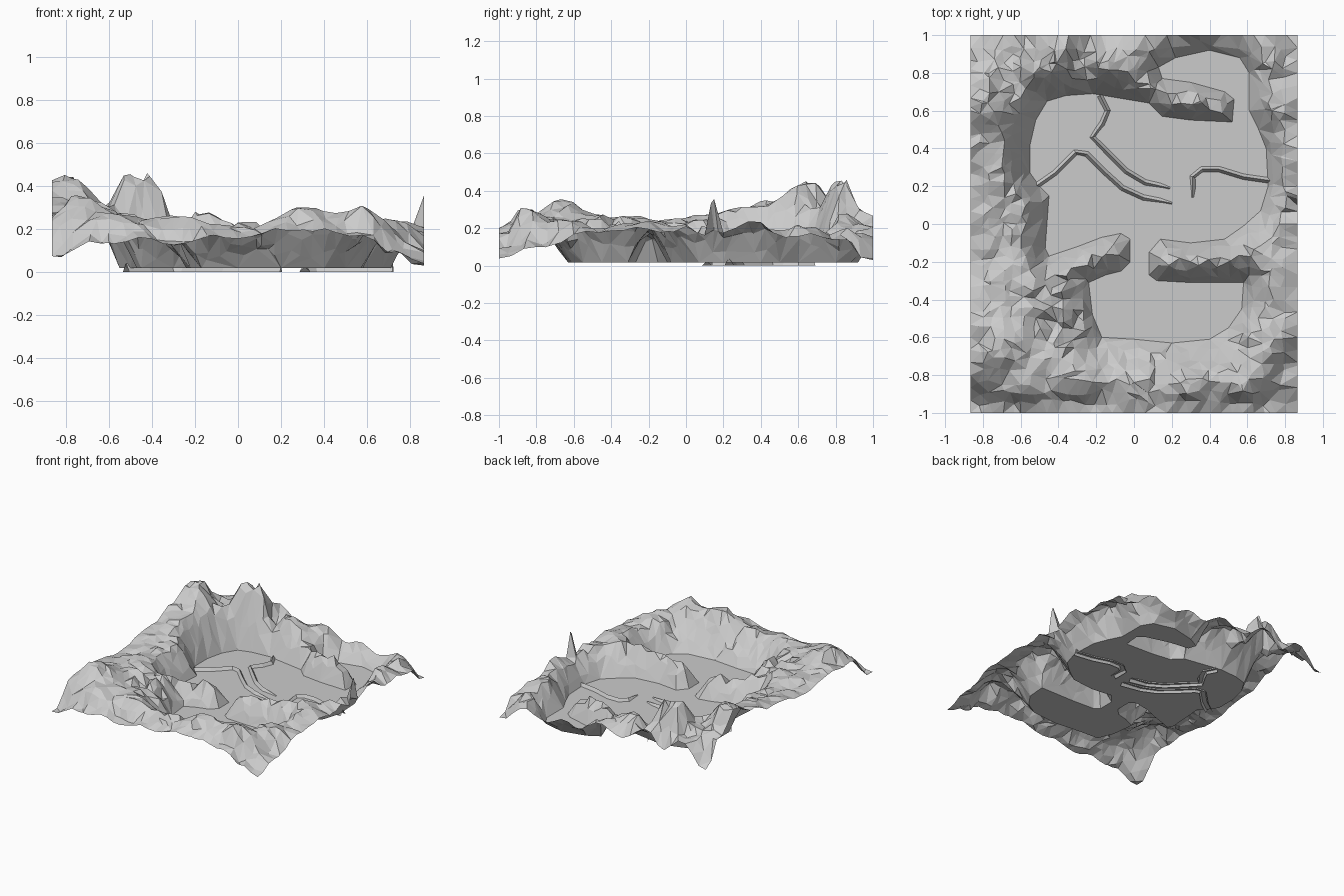
import bpy, random
from mathutils import Vector
from mathutils.geometry import delaunay_2d_cdt, intersect_point_line

if "Cube" in bpy.data.objects:
    bpy.data.objects.remove(bpy.data.objects["Cube"])

random.seed(4)
HX, HY = 0.865, 1.0
BASE = .017                               # level of the valley floor

# Outline of the flat valley floor, with the three rock spurs cutting into it
FLOOR = [(-.46, .65), (-.52, .55), (-.55, .42), (-.55, .27), (-.5, .2), (-.45, .15), (-.47, -.13),
         (-.45, -.17), (-.3, -.12), (-.17, -.07), (-.07, -.05), (-.02, -.08), (-.02, -.2),
         (-.07, -.25), (-.15, -.27), (-.24, -.31), (-.22, -.48), (-.17, -.6), (0, -.61),
         (.2, -.63), (.4, -.61), (.5, -.55), (.57, -.45), (.58, -.31), (.3, -.31), (.12, -.3),
         (.08, -.27), (.08, -.15), (.14, -.08), (.3, -.1), (.48, -.08), (.58, -.01), (.67, .07),
         (.71, .2), (.7, .4), (.66, .5), (.61, .6), (.61, .8), (.56, .88), (.4, .92), (.22, .88),
         (.13, .83), (.15, .77), (.3, .75), (.48, .7), (.53, .66), (.52, .54), (.3, .55),
         (.15, .57), (.08, .64), (-.1, .67), (-.22, .69), (-.36, .68)]

# Heights along the outer edge: (x, y, height)
EDGE = [(-HX, -1, .07), (-HX, -.66, .24), (-HX, -.2, .22), (-HX, .2, .27), (-HX, .45, .34),
        (-HX, .62, .42), (-HX, .82, .28), (-HX, 1, .1), (-.6, -1, .13), (-.3, -1, .13),
        (0, -1, .16), (.3, -1, .19), (.55, -1, .17), (.72, -1, .09), (HX, -1, .04),
        (HX, -.75, .1), (HX, -.4, .18), (HX, -.1, .18), (HX, .1, .16), (HX, .15, .36),
        (HX, .2, .17), (HX, .55, .15), (HX, .8, .14), (HX, 1, .03), (-.5, 1, .15),
        (-.15, 1, .15), (.2, 1, .13), (.5, 1, .12)]

# Summits and saddles of the surrounding hills
HILLS = [(-.75, -.67, .35), (-.68, -.35, .26), (-.62, 0, .24), (-.7, .3, .3), (-.8, .65, .45),
         (-.64, .74, .28), (-.5, .83, .46), (-.41, .85, .46), (-.29, .87, .18), (-.18, .85, .27),
         (-.45, .94, .27), (-.64, .9, .25), (-.45, .85, .4), (.81, .15, .22),
         (0, .83, .22), (.1, .88, .25), (.35, .97, .2), (.68, .85, .21), (.73, .6, .24),
         (.78, .35, .25), (.77, 0, .22), (.72, -.25, .23), (.3, -.2, .24), (.5, -.2, .24),
         (-.15, -.16, .24), (.35, .65, .26), (-.35, -.3, .2), (-.33, -.5, .23), (-.6, -.85, .27),
         (-.3, -.8, .26), (0, -.84, .22), (.3, -.85, .3), (.57, -.85, .3), (.72, -.65, .24)]
CONTROLS = EDGE + HILLS


def inside(p, poly):
    hit = False
    for (ax, ay), (bx, by) in zip(poly, poly[1:] + poly[:1]):
        if (ay > p[1]) != (by > p[1]) and p[0] < (bx - ax) * (p[1] - ay) / (by - ay) + ax:
            hit = not hit
    return hit


def distance(p, poly):
    best, q = 9.0, Vector((p[0], p[1]))
    for a, b in zip(poly, poly[1:] + poly[:1]):
        a, b = Vector(a), Vector(b)
        c, t = intersect_point_line(q, a, b)
        c = a.lerp(b, min(1, max(0, t)))
        best = min(best, (q - c.to_2d()).length)
    return best


def hill_z(x, y):
    total = weight = 0
    for cx, cy, h in CONTROLS:
        w = 1 / (((x - cx) ** 2 + (y - cy) ** 2) ** 1.6 + 1e-6)
        total += w * h
        weight += w
    return total / weight


def ground(x, y):
    d = distance((x, y), FLOOR)
    if d < .004 or inside((x, y), FLOOR):
        return BASE
    width = .2 if y < -.6 else .13        # the southern wall is a gentler slope
    z = BASE + (hill_z(x, y) - BASE) * min(1, d / width) ** .85
    on_edge = abs(x) > HX - .01 or abs(y) > HY - .01
    rough = .006 if on_edge else .014
    if -.55 < x < -.2 and -.65 < y < -.25:
        rough = .035                      # broken boulders in the south-west
    return max(BASE, z + random.uniform(-rough, rough) * min(1, d / .06))


# Scatter the terrain vertices: floor outline, edge, summits and jittered fill
pts = [Vector(p) for p in FLOOR]
outline = [(i, (i + 1) % len(FLOOR)) for i in range(len(FLOOR))]
pts += [Vector((x, y)) for x, y, h in CONTROLS]
for i in range(31):
    u = -1 + 2 * i / 30
    pts += [Vector((u * HX, -HY)), Vector((u * HX, HY)), Vector((-HX, u * HY)), Vector((HX, u * HY))]
STEP = .055
for i in range(1, 31):
    for j in range(1, 36):
        x = -HX + i * STEP + random.uniform(-.02, .02)
        y = -HY + j * STEP + random.uniform(-.02, .02)
        if abs(x) > HX - .025 or abs(y) > HY - .025:
            continue
        if distance((x, y), FLOOR) > .022 and not inside((x, y), FLOOR):
            pts.append(Vector((x, y)))

verts, _, faces, *_ = delaunay_2d_cdt(pts, outline, [], 0, 1e-4)


def add_mesh(name, v, f):
    mesh = bpy.data.meshes.new(name)
    mesh.from_pydata(v, [], f)
    mesh.update()
    ob = bpy.data.objects.new(name, mesh)
    bpy.context.collection.objects.link(ob)
    return ob


# Valley terrain sheet
add_mesh("valley_terrain", [(v.x, v.y, ground(v.x, v.y)) for v in verts],
         [tuple(f) for f in faces])


# Low earth banks crossing the floor, each a strip with a peaked section
def bank(name, path, half=.026, height=.04):
    path = [Vector(p) for p in path]
    v, f = [], []
    for i, p in enumerate(path):
        t = (path[min(i + 1, len(path) - 1)] - path[max(i - 1, 0)]).normalized()
        n = Vector((-t.y, t.x)) * half
        taper = .55 if i == len(path) - 1 else 1
        for q, h in ((p + n, 0), (p, height * taper), (p - n, 0)):
            v.append((q.x, q.y, h))
    for i in range(len(path) - 1):
        a = 3 * i
        f += [(a + 3, a + 4, a + 1, a), (a + 4, a + 5, a + 2, a + 1)]
    add_mesh(name, v, f)


bank("long_bank", [(-.52, .2), (-.42, .27), (-.31, .38), (-.25, .37), (-.16, .28), (-.06, .19),
                   (.05, .14), (.2, .11)])
bank("north_bank", [(-.18, .68), (-.14, .6), (-.17, .53), (-.22, .46), (-.14, .38), (-.04, .28),
                    (.06, .22), (.19, .19)])
bank("hook_bank", [(.72, .23), (.58, .25), (.45, .29), (.36, .29), (.31, .25), (.31, .14)])
